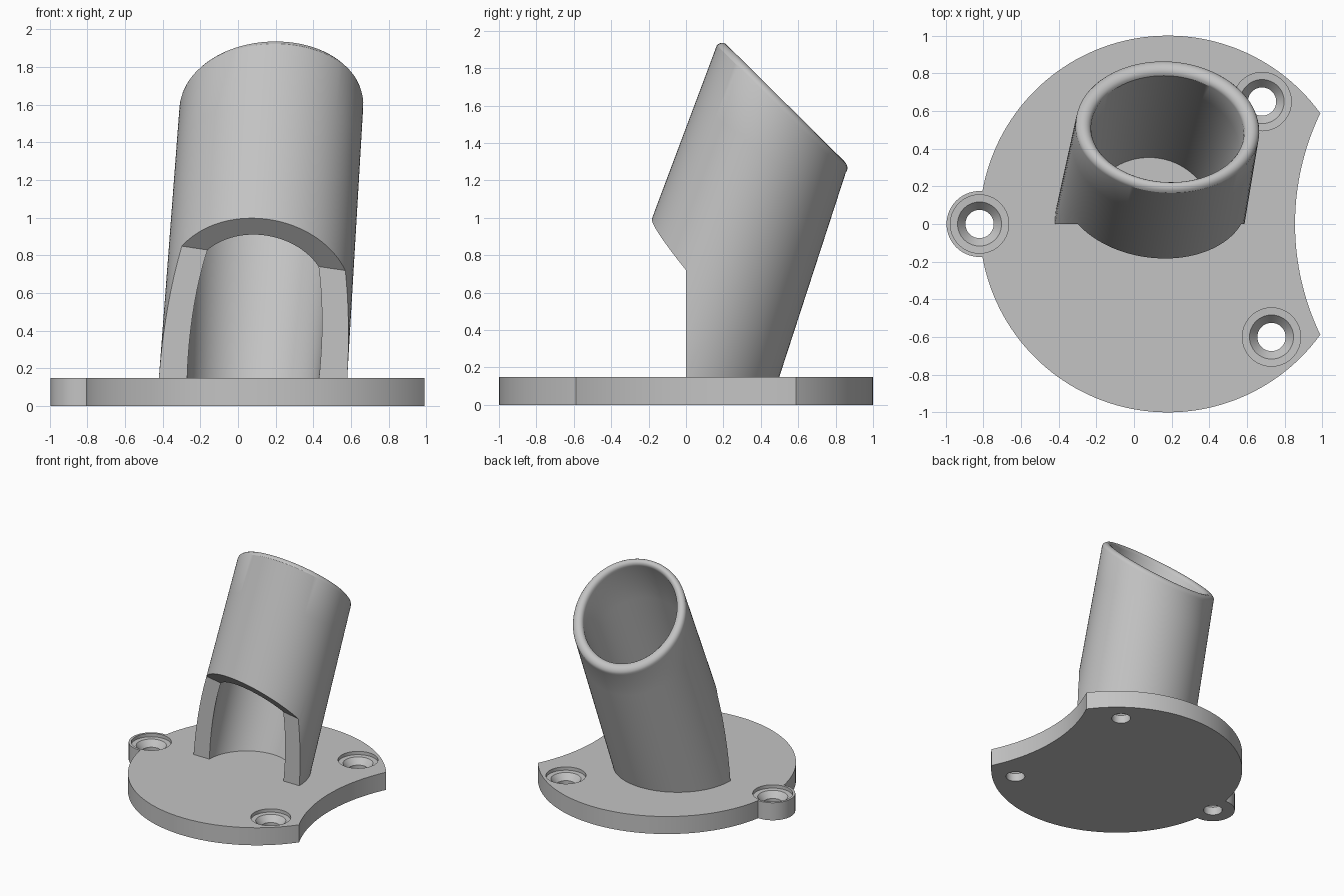
import bpy, bmesh, math
from mathutils import Vector

cube = bpy.data.objects.get("Cube")
if cube:
    bpy.data.objects.remove(cube, do_unlink=True)

grey = bpy.data.materials.new("plain grey")
grey.use_nodes = True
grey.diffuse_color = (0.55, 0.55, 0.55, 1)
grey.node_tree.nodes["Principled BSDF"].inputs["Base Color"].default_value = (0.55, 0.55, 0.55, 1)

PLATE = 0.15


def make(name, bm):
    bmesh.ops.recalc_face_normals(bm, faces=bm.faces)
    mesh = bpy.data.meshes.new(name)
    bm.to_mesh(mesh)
    bm.free()
    mesh.materials.append(grey)
    obj = bpy.data.objects.new(name, mesh)
    bpy.context.collection.objects.link(obj)
    return obj


def lathe(name, profile, x, y, sides=64):
    """Closed solid from (radius, z) points, capped at both ends."""
    bm = bmesh.new()
    rings = []
    for r, z in profile:
        rings.append([bm.verts.new((x + r * math.cos(a), y + r * math.sin(a), z))
                      for a in (math.tau * i / sides for i in range(sides))])
    for lo, hi in zip(rings, rings[1:]):
        for i in range(sides):
            j = (i + 1) % sides
            bm.faces.new((lo[i], lo[j], hi[j], hi[i]))
    bm.faces.new(rings[0])
    bm.faces.new(rings[-1])
    return make(name, bm)


def boolean(target, tool, operation):
    """Apply a boolean and discard the tool."""
    tool.hide_render = True
    mod = target.modifiers.new("cut", 'BOOLEAN')
    mod.operation = operation
    mod.solver = 'EXACT'
    mod.object = tool
    bpy.context.view_layer.objects.active = target
    bpy.ops.object.modifier_apply(modifier=mod.name)
    bpy.data.objects.remove(tool, do_unlink=True)


def smooth(obj):
    bpy.ops.object.select_all(action='DESELECT')
    obj.select_set(True)
    bpy.context.view_layer.objects.active = obj
    bpy.ops.object.shade_smooth_by_angle(angle=math.radians(30))


# Base plate: disc plus side tab, concave bite, three screw holes
base = lathe("base_plate", [(1.0, 0), (1.0, PLATE)], 0.18, 0, 160)
boolean(base, lathe("tab", [(0.175, 0), (0.175, PLATE)], -0.82, 0), 'UNION')
boolean(base, lathe("bite", [(1.357, -0.1), (1.357, 0.3)], 2.212, 0, 256), 'DIFFERENCE')
SCREW = [(0.075, -0.1), (0.075, 0.07), (0.117, 0.12), (0.155, 0.122), (0.155, 0.3)]
for hx, hy in ((-0.82, 0), (0.73, -0.6), (0.68, 0.65)):
    boolean(base, lathe("screw_cutter", SCREW, hx, hy), 'DIFFERENCE')
smooth(base)

# Leaning tube: horizontal elliptical sections, slanted mouth, rounded lip
LEAN_X, LEAN_Y = 0.0675, 0.35
LIP = 0.038
MOUTH = 2.087       # mouth plane: z + 0.99 y = MOUTH
OUTER = (0.5, -0.0086, 0.499, -0.0246)   # rx, rx slope, ry, ry slope
INNER = (0.35, 0.038, 0.353, 0.025)


def section(wall, a, z):
    rx, kx, ry, ky = wall
    h = z - PLATE
    return Vector((0.08 + LEAN_X * h + (rx + kx * h) * math.cos(a),
                   LEAN_Y * h + (ry + ky * h) * math.sin(a), z))


def mouth_height(wall, a):
    _, _, ry, ky = wall
    y0 = ry * math.sin(a)
    slope = LEAN_Y + ky * math.sin(a)
    return (MOUTH - 0.99 * (y0 - slope * PLATE)) / (1 + 0.99 * slope)


SIDES, STEPS, ARC = 96, 6, 8
up = Vector((0, 0.99, 1)).normalized()
bm = bmesh.new()
loops = []
for i in range(SIDES):
    a = math.tau * i / SIDES
    sides = []
    for wall in (OUTER, INNER):
        top = mouth_height(wall, a)
        sides.append([section(wall, a, 0.1 + (top - 0.1) * s / STEPS) for s in range(STEPS + 1)])
    out, inn = sides
    mid, half = (out[-1] + inn[-1]) / 2, (out[-1] - inn[-1]) / 2
    lip = [mid + half * math.cos(t) + up * LIP * math.sin(t)
           for t in (math.pi * k / ARC for k in range(1, ARC))]
    loops.append([bm.verts.new(p) for p in out + lip + inn[::-1]])
for i in range(SIDES):
    p, q = loops[i], loops[(i + 1) % SIDES]
    for k in range(len(p)):
        m = (k + 1) % len(p)
        bm.faces.new((p[k], q[k], q[m], p[m]))
tube = make("leaning_tube", bm)

# Front opening: upright cut at the middle under a slanted ceiling
bm = bmesh.new()
bmesh.ops.create_cube(bm, size=2)
for v in bm.verts:
    v.co.y = 0 if v.co.y > 0 else -1
    v.co.z = 0.805 - 0.149 * v.co.x - 1.15 * v.co.y if v.co.z > 0 else -0.5
boolean(tube, make("opening_cutter", bm), 'DIFFERENCE')
smooth(tube)
